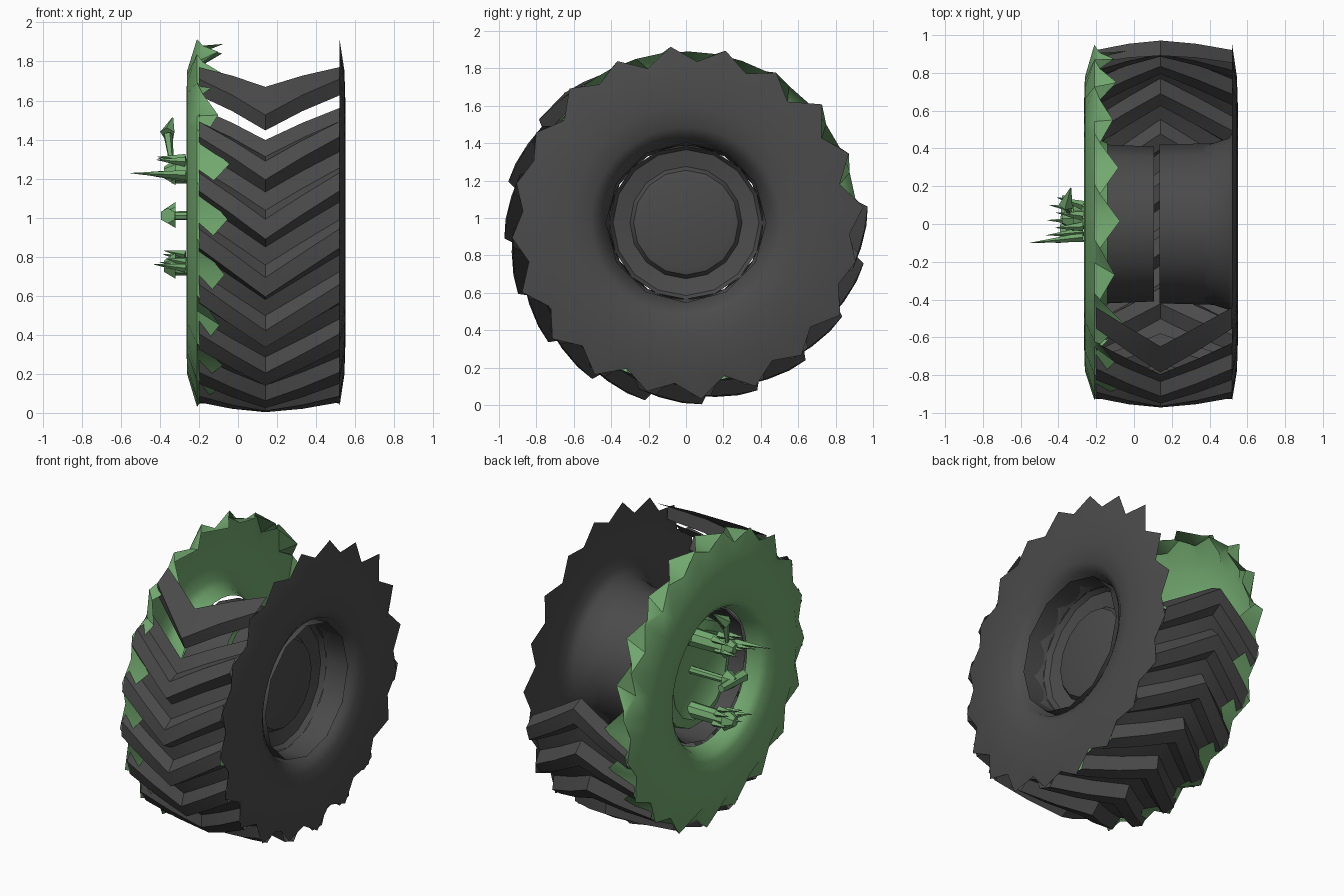
import bpy, bmesh, random
from math import sin, cos, radians
from mathutils import Vector

random.seed(4)
cube = bpy.data.objects.get("Cube")
if cube:
    bpy.data.objects.remove(cube)

CZ = 0.975      # axle height
MID = 0.14      # x of the tread centre line
PITCH = 18      # degrees per lug


def material(name, rgb):
    m = bpy.data.materials.new(name)
    m.use_nodes = True
    m.diffuse_color = (*rgb, 1)
    m.node_tree.nodes["Principled BSDF"].inputs["Base Color"].default_value = (*rgb, 1)
    return m


rubber = material("dark rubber", (0.07, 0.07, 0.07))
green = material("leaf green", (0.17, 0.40, 0.16))


def wheel_point(x, r, deg):
    """Point at radius r round the axle; 0 is the front, 90 the top."""
    a = radians(deg)
    return Vector((x, -r * cos(a), CZ + r * sin(a)))


def finish(name, bm, mat, smooth=35):
    bmesh.ops.remove_doubles(bm, verts=bm.verts, dist=0.0005)
    bmesh.ops.recalc_face_normals(bm, faces=bm.faces)
    mesh = bpy.data.meshes.new(name)
    bm.to_mesh(mesh)
    bm.free()
    mesh.materials.append(mat)
    ob = bpy.data.objects.new(name, mesh)
    bpy.context.collection.objects.link(ob)
    if smooth:
        bpy.ops.object.select_all(action='DESELECT')
        ob.select_set(True)
        bpy.context.view_layer.objects.active = ob
        bpy.ops.object.shade_smooth_by_angle(angle=radians(smooth))
    return ob


def sheet(bm, rows):
    """Skin rows of points with quads."""
    grid = [[bm.verts.new(p) for p in row] for row in rows]
    for a, b in zip(grid, grid[1:]):
        for i in range(len(a) - 1):
            bm.faces.new((a[i], a[i + 1], b[i + 1], b[i]))


def lathe(name, profile, mat, steps=12):
    """Revolve (x, radius) points round the axle."""
    bm = bmesh.new()
    rows = [[wheel_point(x, max(r, 0.001), i * 360 / steps) for x, r in profile]
            for i in range(steps + 1)]
    sheet(bm, rows)
    return finish(name, bm, mat)


def sidewall(name, profile, mat, flap=None):
    """Revolved wall with a sawtooth rim and optional teeth over the tread."""
    bm = bmesh.new()
    rows = []
    for i in range(41):
        peak = i % 2
        deg = 4 + i * PITCH / 2
        x, r = profile[0]
        jag = random.Random(i % 40).uniform(-0.02, 0.02)
        rim = (x, r + jag + (0.035 if peak else -0.05))
        row = [wheel_point(px, pr, deg) for px, pr in [rim] + profile[1:]]
        if flap:
            fx = x + (0.03 if peak else flap + 2 * jag)
            row.insert(0, wheel_point(fx, 0.915, deg - 3))
        rows.append(row)
    sheet(bm, rows)
    return finish(name, bm, mat, 40)


# Sidewalls
sidewall("plain_sidewall", [(0.52, 0.91), (0.545, 0.78), (0.55, 0.62),
                            (0.535, 0.51), (0.50, 0.455), (0.36, 0.41)], rubber)
sidewall("green_sidewall", [(-0.21, 0.91), (-0.26, 0.78), (-0.265, 0.62),
                            (-0.25, 0.50), (-0.22, 0.46), (-0.14, 0.43)], green, 0.13)


# Tread of chevron lugs, open over the upper back
def tread_row(deg, r, sweep=15):
    row = []
    for t in (-1, -0.5, 0, 0.5, 1):
        half = 0.34 if t < 0 else 0.38
        row.append(wheel_point(MID + half * t, r - 0.04 * abs(t), deg + sweep * abs(t)))
    return row


LUG = ((0, 0.90), (3, 0.975), (9, 0.965), (12, 0.90))
bm = bmesh.new()
rows = []
for k in range(11, -1, -1):
    start = 10 - PITCH * k
    rows += [tread_row(start + d, r) for d, r in LUG]
rows.append(tread_row(10 + PITCH, 0.90))
sheet(bm, rows)
finish("chevron_tread", bm, rubber, 30)

# Loose chevron strip left above the front slit
bm = bmesh.new()
sheet(bm, [tread_row(32, 0.89, 18), tread_row(35, 0.96, 18), tread_row(47, 0.95, 14)])
finish("loose_tread_strip", bm, rubber, 30)

# Inner drums and hub discs
lathe("plain_drum", [(0.50, 0.43), (0.135, 0.42)], rubber)
lathe("green_side_drum", [(-0.14, 0.42), (0.105, 0.41)], rubber)
lathe("plain_hub", [(0.36, 0.41), (0.33, 0.39), (0.31, 0.30), (0.34, 0.28),
                    (0.35, 0.24), (0.35, 0)], rubber, 16)
lathe("green_hub", [(0.02, 0.36), (-0.08, 0.34), (-0.10, 0.28), (-0.06, 0.22),
                    (-0.06, 0)], green, 14)


# Hub fittings: stems, caps and bent spikes
def cone(name, start, end, r1, r2, sides=6):
    a, b = Vector(start), Vector(end)
    axis = b - a
    bm = bmesh.new()
    bmesh.ops.create_cone(bm, cap_ends=True, segments=sides, radius1=r1, radius2=r2,
                          depth=axis.length)
    turn = axis.to_track_quat('Z', 'Y')
    for v in bm.verts:
        v.co = turn @ v.co + (a + b) / 2
    return finish(name, bm, green, 0)


for name, z, r in (("upper", 1.23, 0.06), ("middle", 1.01, 0.025), ("lower", 0.75, 0.05)):
    cone(name + "_stem", (-0.06, 0.03, z), (-0.34, 0.03, z), r, r * 0.9, 8)
    cone(name + "_cap", (-0.32, 0.03, z), (-0.38, 0.03, z), 0.07, 0.03, 7)
for i in range(7):
    y = -0.1 + 0.04 * i
    z = 1.19 + random.uniform(0, 0.12)
    reach = -0.55 if i == 0 else random.uniform(-0.47, -0.40)
    cone("upper_spike", (-0.27, y * 0.7, z), (reach, y, z + 0.01), 0.025, 0.001, 4)
    z = 0.73 + random.uniform(0, 0.1)
    cone("lower_spike", (-0.27, y * 0.7, z), (random.uniform(-0.45, -0.36), y, z + 0.02),
         0.022, 0.001, 4)
cone("twig_base", (-0.34, 0.06, 1.28), (-0.36, 0.10, 1.43), 0.012, 0.025, 5)
cone("twig_tip", (-0.36, 0.10, 1.43), (-0.335, 0.19, 1.51), 0.04, 0.004, 5)
cone("cross_pin", (-0.36, -0.08, 1.01), (-0.36, 0.15, 1.01), 0.04, 0.025, 6)
